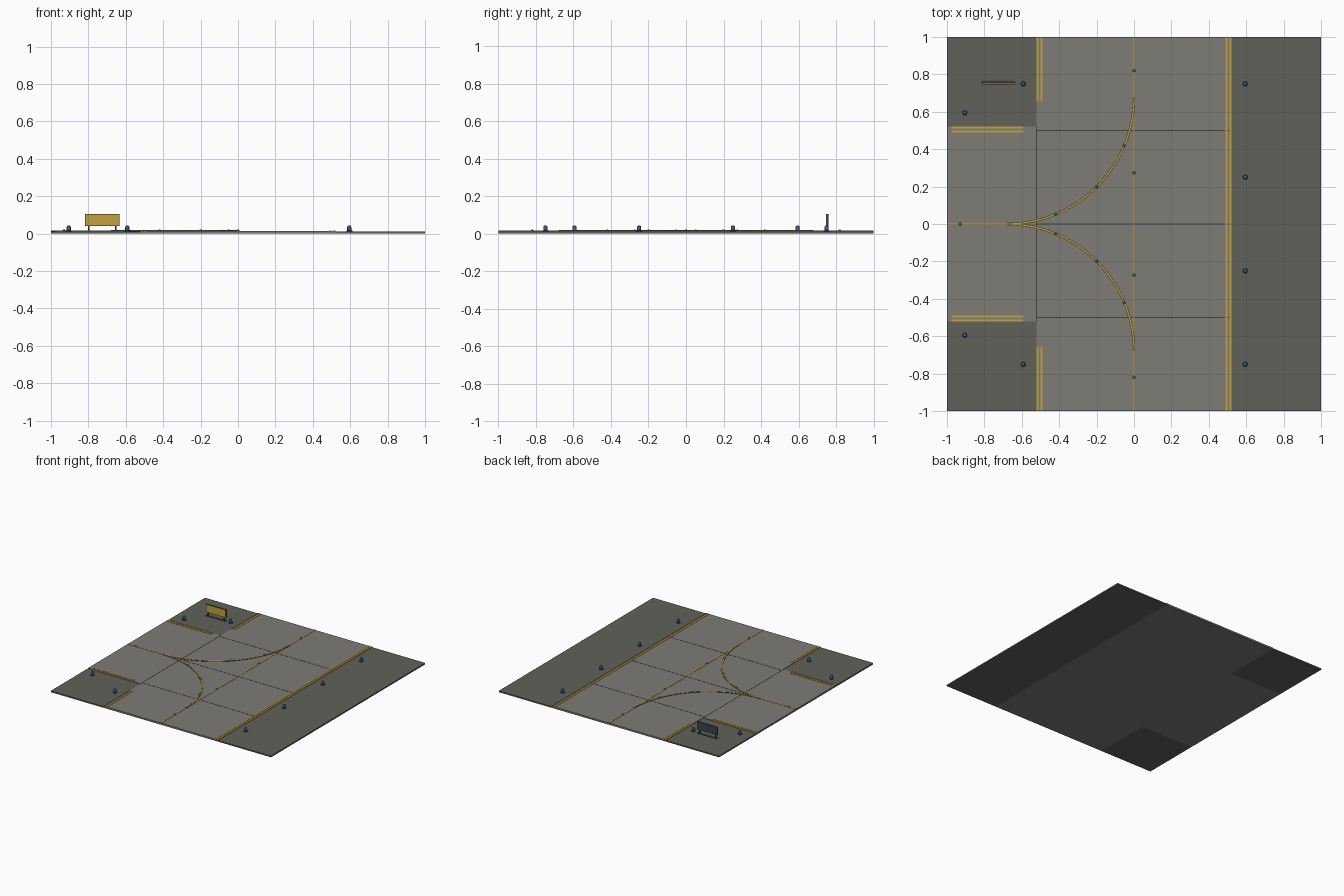
import bpy, bmesh, math

if "Cube" in bpy.data.objects:
    bpy.data.objects.remove(bpy.data.objects["Cube"])

def material(name, r, g, b):
    m = bpy.data.materials.new(name)
    m.diffuse_color = (r, g, b, 1)
    m.use_nodes = True
    m.node_tree.nodes["Principled BSDF"].inputs["Base Color"].default_value = m.diffuse_color
    return m

SHOULDER = material("shoulder_asphalt", 0.12, 0.12, 0.105)
PAVING = material("paving", 0.21, 0.20, 0.18)
SEAM = material("seam_dark", 0.05, 0.055, 0.06)
YELLOW = material("yellow_paint", 0.55, 0.36, 0.05)
BORDER = material("border_dark", 0.08, 0.065, 0.03)
GREEN = material("green_lens", 0.08, 0.30, 0.20)
BLUE = material("blue_lens", 0.05, 0.12, 0.28)
METAL = material("dark_metal", 0.05, 0.055, 0.065)

def finish(name, bm, mat):
    bmesh.ops.recalc_face_normals(bm, faces=bm.faces)
    me = bpy.data.meshes.new(name)
    bm.to_mesh(me)
    bm.free()
    me.materials.append(mat)
    ob = bpy.data.objects.new(name, me)
    bpy.context.collection.objects.link(ob)
    return ob

def box(name, x, y, z, mat):
    """Box from (min, max) ranges on each axis."""
    bm = bmesh.new()
    bmesh.ops.create_cube(bm, size=1)
    for v in bm.verts:
        v.co = [r[0] if c < 0 else r[1] for c, r in zip(v.co, (x, y, z))]
    return finish(name, bm, mat)

def lathe(name, profile, x, y, mat, sides=12):
    """Stack of rings (radius, z) closed with caps."""
    bm = bmesh.new()
    rings = [[bm.verts.new((x + r * math.cos(2 * math.pi * i / sides),
                            y + r * math.sin(2 * math.pi * i / sides), z))
              for i in range(sides)] for r, z in profile]
    for a, b in zip(rings, rings[1:]):
        for i in range(sides):
            j = (i + 1) % sides
            bm.faces.new((a[i], a[j], b[j], b[i]))
    bm.faces.new(rings[0])
    bm.faces.new(rings[-1])
    return finish(name, bm, mat)

def arc_strip(name, side, width, z, mat, steps=24, radius=0.68):
    """Quarter-turn painted strip from the side arm to the main centreline."""
    bm = bmesh.new()
    rows = []
    for i in range(steps + 1):
        a = math.pi / 2 * i / steps
        rows.append([bm.verts.new((-radius + r * math.sin(a),
                                   side * (radius - r * math.cos(a)), h))
                     for r, h in ((radius - width / 2, z[0]), (radius + width / 2, z[0]),
                                  (radius + width / 2, z[1]), (radius - width / 2, z[1]))])
    for a, b in zip(rows, rows[1:]):
        for i in range(4):
            j = (i + 1) % 4
            bm.faces.new((a[i], a[j], b[j], b[i]))
    bm.faces.new(rows[0])
    bm.faces.new(rows[-1])
    return finish(name, bm, mat)

# Ground slabs
LOW, TOP = 0.011, 0.014
box("right_shoulder", (0.52, 1), (-1, 1), (0, LOW), SHOULDER)
box("main_paving", (-0.52, 0.52), (-1, 1), (0, TOP), PAVING)
box("side_arm_paving", (-1, -0.52), (-0.52, 0.52), (0, TOP), PAVING)
for s in (-1, 1):
    box("corner_shoulder", (-1, -0.52), sorted((s * 0.52, s)), (0, LOW), SHOULDER)

# Paving seams
for y in (-0.5, 0, 0.5):
    box("cross_seam", (-0.52, 0.52), (y - 0.003, y + 0.003), (0.012, TOP + 0.0008), SEAM)
box("arm_seam", (-0.525, -0.519), (-0.52, 0.52), (0.012, TOP + 0.0008), SEAM)

# Centrelines
PAINT = (0.012, 0.0162)
box("main_centreline", (-0.004, 0.004), (-1, 1), PAINT, YELLOW)
box("arm_centreline", (-1, -0.64), (-0.004, 0.004), PAINT, YELLOW)

# Curved lead-in lines with dark borders
for s in (-1, 1):
    arc_strip("curve_border", s, 0.014, (0.012, 0.0168), BORDER)
    arc_strip("curve_line", s, 0.006, (0.012, 0.0178), YELLOW)

# Double edge lines
for d in (0.495, 0.515):
    box("right_edge_line", (d - 0.005, d + 0.005), (-1, 1), (0.01, 0.0165), YELLOW)
    for s in (-1, 1):
        box("left_edge_line", (-d - 0.005, -d + 0.005), sorted((s * 0.66, s)),
            (0.01, 0.0165), YELLOW)
        box("arm_edge_line", (-0.975, -0.59), (s * d - 0.005, s * d + 0.005),
            (0.01, 0.0165), YELLOW)

# Green inset lights along the centrelines
spots = [(0, y) for y in (-0.82, -0.273, 0.273, 0.82)] + [(-0.93, 0)]
for s in (-1, 1):
    for deg in (22.5, 45, 67.5):
        a = math.radians(deg)
        spots.append((-0.68 + 0.68 * math.sin(a), s * 0.68 * (1 - math.cos(a))))
for x, y in spots:
    lathe("inset_light", [(0.008, 0.012), (0.008, 0.0185), (0.005, 0.0205)], x, y, GREEN, 10)

# Blue edge lights
edge = [(0.595, y) for y in (-0.75, -0.25, 0.25, 0.75)]
edge += [(-0.592, s * 0.75) for s in (-1, 1)] + [(-0.905, s * 0.595) for s in (-1, 1)]
for x, y in edge:
    lathe("edge_light_base", [(0.016, 0.009), (0.016, 0.016), (0.010, 0.018), (0.009, 0.022)],
          x, y, METAL)
    lens = lathe("edge_light_lens", [(0.011, 0.020), (0.011, 0.034), (0.009, 0.040), (0.004, 0.043)],
                 x, y, BLUE)
    lens.data.shade_smooth()
    lens.data.set_sharp_from_angle(angle=math.radians(40))

# Sign board on two legs, yellow face to the front
box("sign_foot", (-0.815, -0.635), (0.742, 0.766), (0.008, 0.0145), METAL)
for x in (-0.797, -0.653):
    box("sign_leg", (x - 0.004, x + 0.004), (0.75, 0.758), (0.012, 0.045), METAL)
box("sign_back", (-0.817, -0.633), (0.75, 0.759), (0.040, 0.105), METAL)
box("sign_face", (-0.815, -0.635), (0.746, 0.7505), (0.042, 0.103), YELLOW)
